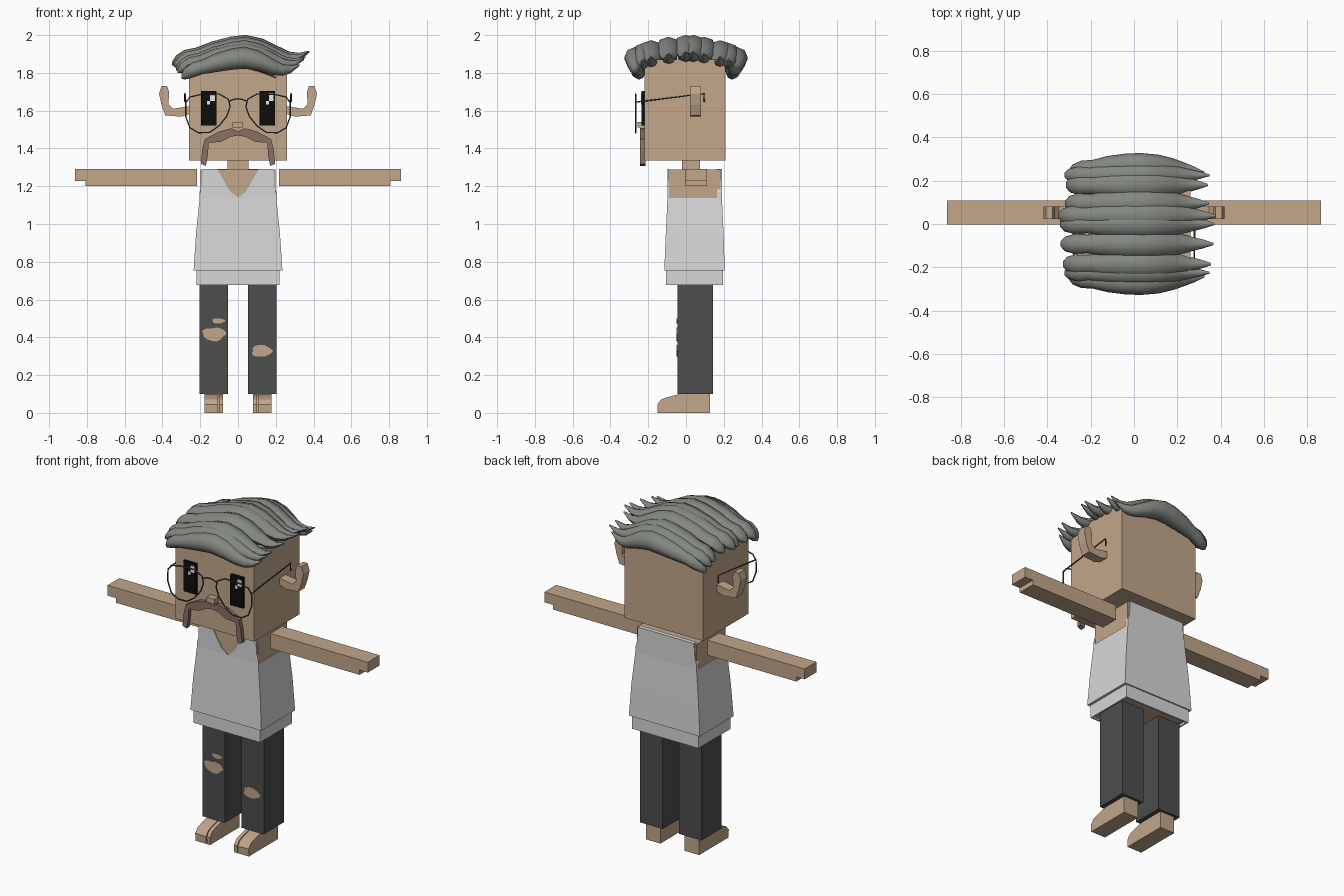
import bpy, bmesh, math
from math import cos, sin, pi

cube = bpy.data.objects.get("Cube")
if cube:
    bpy.data.objects.remove(cube, do_unlink=True)


def material(name, r, g, b):
    m = bpy.data.materials.new(name)
    m.use_nodes = True
    m.diffuse_color = (r, g, b, 1)
    m.node_tree.nodes["Principled BSDF"].inputs["Base Color"].default_value = (r, g, b, 1)
    return m


SKIN = material("skin", .54, .385, .255)
SHIRT = material("shirt grey", .68, .68, .68)
DENIM = material("dark denim", .075, .075, .075)
HAIR = material("hair grey", .23, .245, .22)
BROWN = material("moustache brown", .25, .16, .12)
METAL = material("glasses metal", .06, .068, .075)
BLACK = material("eye black", .004, .004, .004)
WHITE = material("eye glint", .8, .8, .8)


def loft(name, rings, mat, smooth=False):
    """Join equal-sized rings of points into a capped solid."""
    bm = bmesh.new()
    loops = [[bm.verts.new(p) for p in ring] for ring in rings]
    n = len(loops[0])
    for a, b in zip(loops, loops[1:]):
        for i in range(n):
            j = (i + 1) % n
            bm.faces.new((a[i], a[j], b[j], b[i]))
    bm.faces.new(loops[0])
    bm.faces.new(loops[-1])
    bmesh.ops.recalc_face_normals(bm, faces=bm.faces)
    me = bpy.data.meshes.new(name)
    bm.to_mesh(me)
    bm.free()
    me.materials.append(mat)
    ob = bpy.data.objects.new(name, me)
    bpy.context.collection.objects.link(ob)
    if smooth:
        bpy.ops.object.select_all(action='DESELECT')
        ob.select_set(True)
        bpy.context.view_layer.objects.active = ob
        bpy.ops.object.shade_smooth_by_angle(angle=math.radians(50))
    return ob


def rect(x0, x1, y0, y1, z):
    return [(x0, y0, z), (x1, y0, z), (x1, y1, z), (x0, y1, z)]


def box(name, x, y, z, mat):
    return loft(name, [rect(*x, *y, z[0]), rect(*x, *y, z[1])], mat)


def front_plate(name, pts, y0, y1, mat):
    """Extrude an outline of (x, z) points along y."""
    return loft(name, [[(x, y, z) for x, z in pts] for y in (y0, y1)], mat)


def side_plate(name, pts, x0, x1, mat):
    """Extrude an outline of (y, z) points along x."""
    return loft(name, [[(x, y, z) for y, z in pts] for x in (x0, x1)], mat)


def mirrored(pts):
    """Right half outline, top centre to bottom centre, made whole."""
    return pts + [(-x, z) for x, z in reversed(pts) if x > 0]


def wire(name, pts, closed=False):
    cu = bpy.data.curves.new(name, 'CURVE')
    cu.dimensions = '3D'
    cu.bevel_depth = .004
    cu.bevel_resolution = 1
    sp = cu.splines.new('POLY')
    sp.points.add(len(pts) - 1)
    for p, co in zip(sp.points, pts):
        p.co = (*co, 1)
    sp.use_cyclic_u = closed
    cu.materials.append(METAL)
    ob = bpy.data.objects.new(name, cu)
    bpy.context.collection.objects.link(ob)
    bpy.ops.object.select_all(action='DESELECT')
    ob.select_set(True)
    bpy.context.view_layer.objects.active = ob
    bpy.ops.object.convert(target='MESH')


# Head, neck and torso
box("head", (-.26, .26), (-.22, .21), (1.335, 1.87), SKIN)
box("neck", (-.055, .055), (-.02, .075), (1.28, 1.34), SKIN)
box("torso", (-.198, .198), (-.092, .183), (.683, 1.288), SKIN)

# Sleeveless shirt: flared body, front with V neck, back and hem
loft("shirt_body", [rect(-.235, .235, -.115, .205, .755),
                    rect(-.222, .222, -.107, .199, .95),
                    rect(-.203, .203, -.098, .19, 1.138)], SHIRT)
neckline = [(0, 1.14), (.04, 1.17), (.07, 1.22), (.108, 1.29),
            (.186, 1.29), (.192, 1.2), (.203, 1.16), (.203, 1.13), (0, 1.13)]
front_plate("shirt_front", mirrored(neckline), -.098, -.089, SHIRT)
back = [(0, 1.292), (.186, 1.292), (.192, 1.2), (.203, 1.17), (.203, 1.13), (0, 1.13)]
front_plate("shirt_back", mirrored(back), .165, .19, SHIRT)
box("shirt_hem", (-.22, .22), (-.105, .197), (.69, .757), SHIRT)
box("shirt_hem_front", (-.22, .22), (-.105, -.095), (.677, .7), SHIRT)
box("shirt_hem_back", (-.22, .22), (.187, .197), (.677, .7), SHIRT)

for s, side in ((1, "left"), (-1, "right")):
    # Arm with a stepped hand
    arm = [(.217, 1.2), (.807, 1.2), (.807, 1.228), (.862, 1.228), (.862, 1.29), (.217, 1.29)]
    front_plate(side + "_arm", [(s * x, z) for x, z in arm], -.003, .108, SKIN)
    box(side + "_hem_side", sorted((s * .21, s * .22)), (-.105, .197), (.677, .7), SHIRT)

    # Trouser leg and split-toed foot
    box(side + "_trouser_leg", sorted((s * .054, s * .203)), (-.046, .143), (.1, .69), DENIM)
    box(side + "_heel", sorted((s * .08, s * .177)), (-.04, .128), (0, .102), SKIN)
    toe = [(-.03, 0), (-.15, 0), (-.152, .045), (-.13, .072), (-.1, .083), (-.04, .098), (-.03, .098)]
    side_plate(side + "_big_toe", toe, s * .08, s * .101, SKIN)
    side_plate(side + "_toes", toe, s * .106, s * .177, SKIN)

    # Upswept ear
    ear = [(.25, 1.585), (.3, 1.568), (.385, 1.575), (.405, 1.63), (.418, 1.69),
           (.405, 1.73), (.375, 1.73), (.365, 1.7), (.368, 1.635), (.345, 1.61), (.25, 1.625)]
    front_plate(side + "_ear", [(s * x, z) for x, z in ear], .022, .08, SKIN)

    # Eye with glints
    c = s * .155
    box(side + "_eye", (c - .042, c + .042), (-.236, -.22), (1.522, 1.705), BLACK)
    box(side + "_glint_large", (c + .008, c + .034), (-.239, -.235), (1.65, 1.69), WHITE)
    box(side + "_glint_small", (c - .008, c + .008), (-.239, -.235), (1.632, 1.65), WHITE)

    # Glasses rim and temple
    rim = [(.05, 1.66), (.1, 1.688), (.2, 1.685), (.255, 1.672), (.277, 1.64), (.277, 1.57),
           (.255, 1.51), (.21, 1.483), (.15, 1.485), (.1, 1.52), (.06, 1.57), (.042, 1.62)]
    wire(side + "_glasses_rim", [(s * x, -.267, z) for x, z in rim], True)
    wire(side + "_glasses_temple", [(s * .277, -.267, 1.645), (s * .281, .095, 1.69),
                                    (s * .281, .097, 1.645)])

wire("glasses_bridge", [(x, -.267, 1.663 - 6 * x * x) for x in (-.045, -.02, 0, .02, .045)])

# Nose and horseshoe moustache
box("nose", (-.028, .025), (-.258, -.215), (1.51, 1.54), SKIN)
moustache = [(0, 1.49), (.035, 1.507), (.1, 1.49), (.175, 1.45), (.188, 1.4), (.197, 1.318),
             (.17, 1.308), (.16, 1.36), (.155, 1.43), (.09, 1.435), (.04, 1.462), (0, 1.468)]
front_plate("moustache", mirrored(moustache), -.244, -.215, BROWN)

# Ragged knee holes showing skin
for i, (x, z, rx, rz) in enumerate([(-.127, .417, .062, .036), (-.104, .487, .034, .014),
                                    (.125, .328, .054, .032)]):
    ring = []
    for k in range(14):
        a = 2 * pi * k / 14
        r = 1 + .09 * sin(3 * a + i) + .07 * cos(5 * a)
        ring.append((x + rx * r * cos(a), z + rz * r * sin(a)))
    front_plate("knee_hole_%d" % (i + 1), ring, -.05, -.044, SKIN)

# Swept hair: each lock is a tapered tube along x
SWEEP = [(-.345, 1.85), (-.325, 1.865), (-.28, 1.885), (-.22, 1.9), (-.14, 1.922), (-.04, 1.942),
         (.04, 1.95), (.13, 1.933), (.21, 1.903), (.27, 1.885), (.32, 1.888), (.375, 1.912)]
WIDTH = [.012, .034, .046, .042, .054, .062, .064, .06, .048, .034, .022, .005]


def lock(name, y, reach, drop, path=SWEEP, fat=1.0, tall=.8, bow=0.0):
    rings = []
    for (x, z), w in zip(path, WIDTH):
        w *= fat
        yc = y + bow * (1 - (x / .35) ** 2)
        rings.append([(x * reach, yc + w * cos(a), z - drop + w * tall * sin(a))
                      for a in (2 * pi * k / 8 for k in range(8))])
    loft(name, rings, HAIR, True)


ROWS = [(-.185, .95, .028), (-.092, .98, .01), (0, .99, 0), (.038, 1.01, 0),
        (.095, .92, .01), (.18, .91, .028)]
for i, (y, reach, drop) in enumerate(ROWS):
    lock("hair_lock_%d" % (i + 1), y, reach, drop)
lock("front_hair_lock", -.245, .87, .07, fat=.9, tall=1, bow=-.025)
lock("back_hair_lock", .24, .87, .07, fat=.9, tall=1, bow=.03)
for s, side in ((-1, "front"), (1, "back")):
    lock(side + "_upper_lock", s * .225, .93, .04, fat=.85, tall=.9)

# Thin lock falling over the forehead
fall = [(-.3 + .5 * t / 11, 1.815 + .05 * sin(pi * t / 11) - .04 * (t / 11) ** 4) for t in range(12)]
lock("forehead_lock", -.235, 1, 0, path=fall, fat=.5, tall=1)
